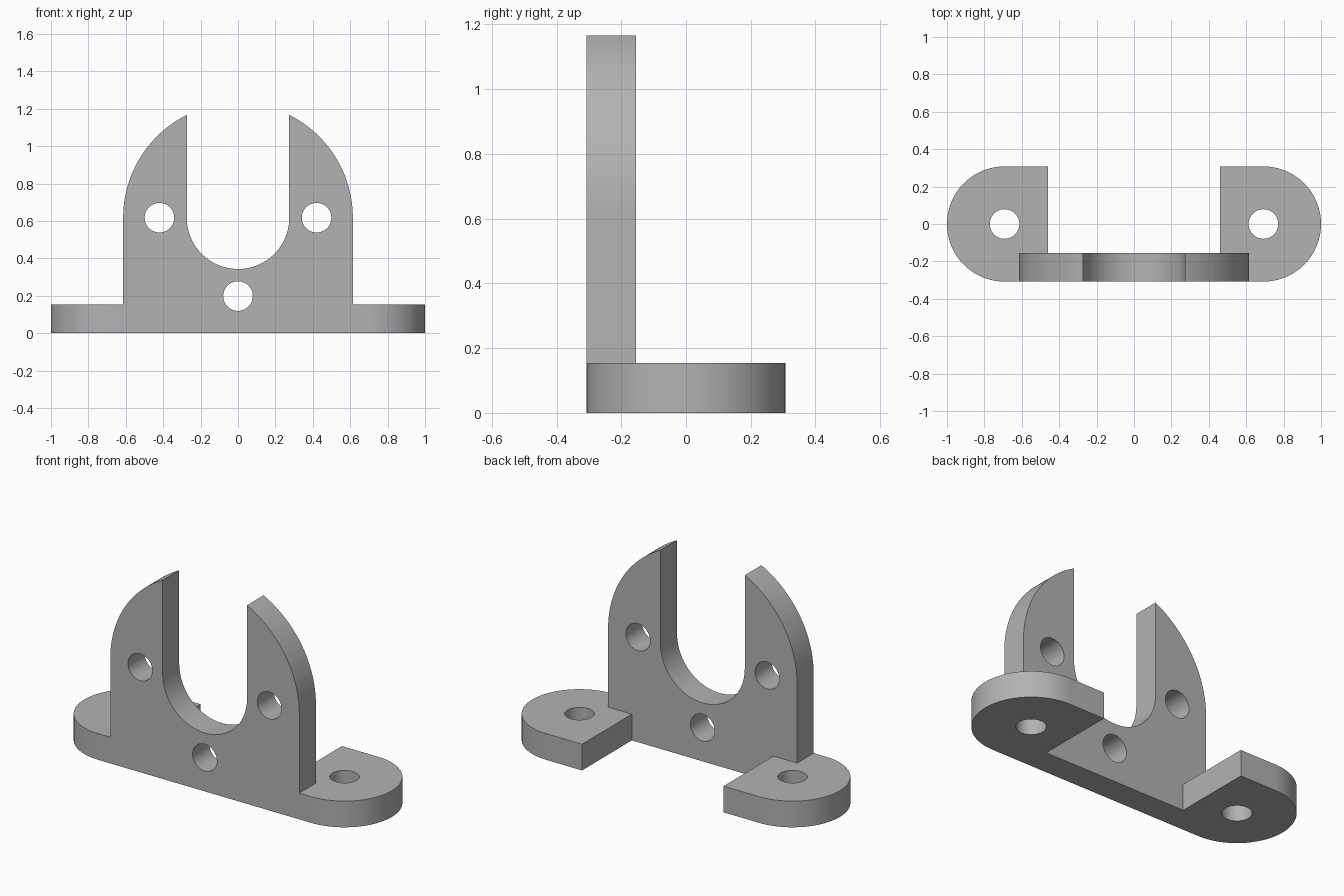
import bpy
import bmesh
from math import cos, sin, pi, radians, sqrt, asin
from mathutils import Vector

cube = bpy.data.objects.get("Cube")
if cube:
    bpy.data.objects.remove(cube, do_unlink=True)

# Main dimensions
T = 0.154            # sheet thickness
R_FOOT = 0.308       # rounded foot end
R_PLATE = 0.614      # rounded plate top
R_SLOT = 0.274       # open slot
R_HOLE = 0.079       # bolt holes
Z_AXIS = 0.617       # height of the slot axis
X_FOOT = 1 - R_FOOT
FRONT = -R_FOOT

grey = bpy.data.materials.new("plain grey")
grey.use_nodes = True
colour = (0.45, 0.45, 0.45, 1)
grey.diffuse_color = colour
grey.node_tree.nodes["Principled BSDF"].inputs["Base Color"].default_value = colour


def arc(cx, cy, r, start, end, steps=32):
    """Points along a circular arc."""
    angles = [start + (end - start) * i / steps for i in range(steps + 1)]
    return [(cx + r * cos(a), cy + r * sin(a)) for a in angles]


def prism(name, points, place, depth):
    """Extrude a flat outline; place maps its 2D points into space."""
    bm = bmesh.new()
    face = bm.faces.new([bm.verts.new(place(u, v)) for u, v in points])
    grown = bmesh.ops.extrude_face_region(bm, geom=[face])["geom"]
    moved = [g for g in grown if isinstance(g, bmesh.types.BMVert)]
    bmesh.ops.translate(bm, verts=moved, vec=Vector(depth))
    bmesh.ops.recalc_face_normals(bm, faces=bm.faces)
    mesh = bpy.data.meshes.new(name)
    bm.to_mesh(mesh)
    bm.free()
    mesh.materials.append(grey)
    obj = bpy.data.objects.new(name, mesh)
    bpy.context.collection.objects.link(obj)
    return obj


def combine(target, tool, operation):
    """Apply a boolean and discard the tool."""
    tool.hide_render = True
    mod = target.modifiers.new("combine", 'BOOLEAN')
    mod.operation, mod.solver, mod.object = operation, 'EXACT', tool
    bpy.context.view_layer.objects.active = target
    bpy.ops.object.modifier_apply(modifier=mod.name)
    bpy.data.objects.remove(tool, do_unlink=True)


def circle(cx, cy):
    return arc(cx, cy, R_HOLE, 0, 2 * pi, 48)[:-1]


# Upright plate: arched outline with an open round-bottomed slot
tip = asin(sqrt(R_PLATE ** 2 - R_SLOT ** 2) / R_PLATE)
outline = [(-R_PLATE, 0), (R_PLATE, 0)]
outline += arc(0, Z_AXIS, R_PLATE, 0, tip)
outline += arc(0, Z_AXIS, R_SLOT, 0, -pi, 48)
outline += arc(0, Z_AXIS, R_PLATE, pi - tip, pi)
bracket = prism("slotted_bracket", outline, lambda u, v: (u, FRONT, v), (0, T, 0))

# Rounded mounting feet, mirrored left and right, with vertical holes
for side in (1, -1):
    shape = [(0.46, -R_FOOT)] + arc(X_FOOT, 0, R_FOOT, -pi / 2, pi / 2, 48) + [(0.46, R_FOOT)]
    foot = prism("foot", shape, lambda u, v: (side * u, v, 0), (0, 0, T))
    combine(bracket, foot, 'UNION')
    drill = prism("foot_drill", circle(side * X_FOOT, 0), lambda u, v: (u, v, -T), (0, 0, 3 * T))
    combine(bracket, drill, 'DIFFERENCE')

# Bolt holes through the plate
for x, z in ((-0.42, Z_AXIS), (0.42, Z_AXIS), (0, 0.198)):
    drill = prism("plate_drill", circle(x, z), lambda u, v: (u, FRONT - T, v), (0, 3 * T, 0))
    combine(bracket, drill, 'DIFFERENCE')

# Smooth round walls, crisp edges
bpy.ops.object.select_all(action='DESELECT')
bracket.select_set(True)
bpy.context.view_layer.objects.active = bracket
bpy.ops.object.shade_smooth_by_angle(angle=radians(30))
